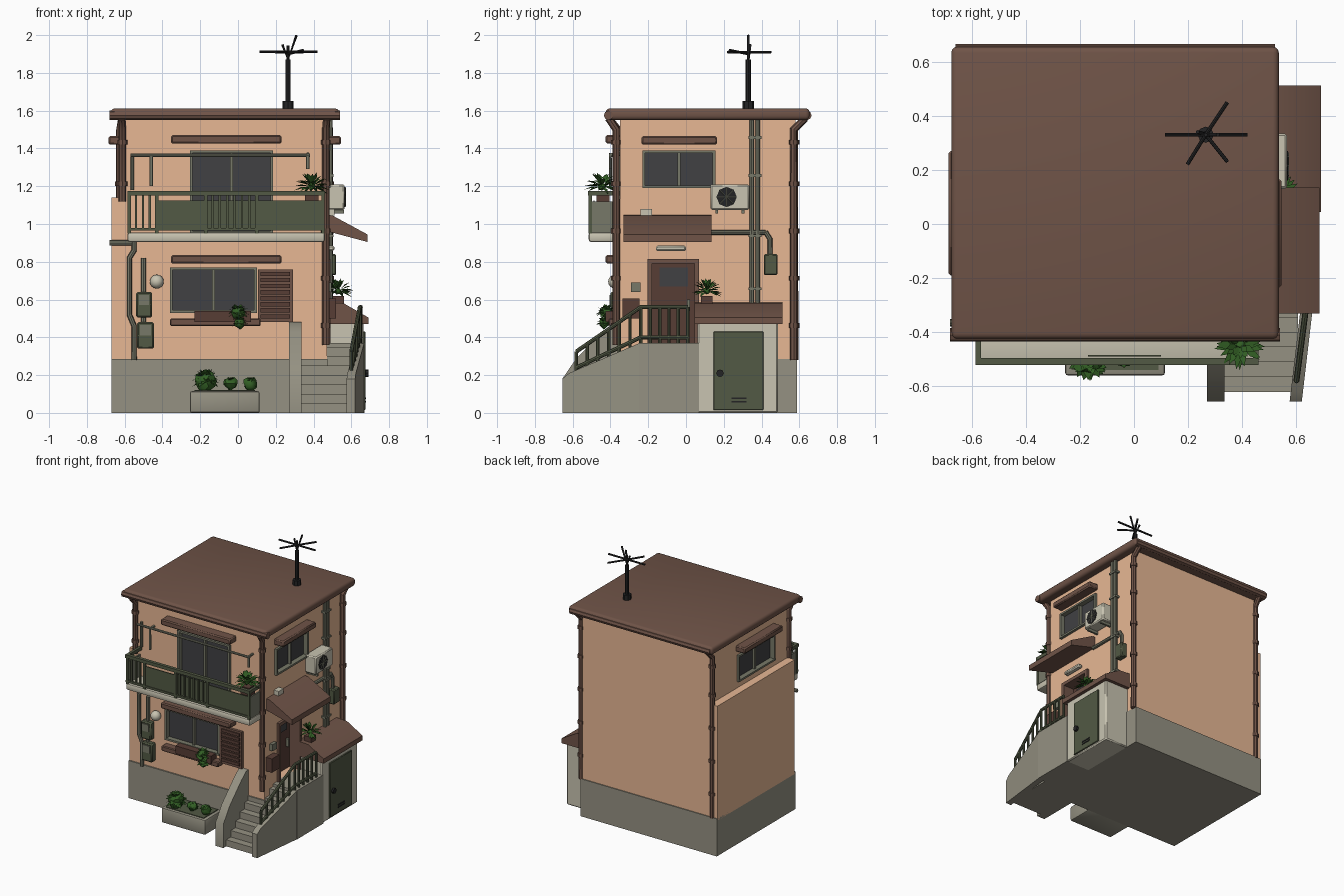
import bpy, bmesh, math, random
from mathutils import Vector, Matrix

if "Cube" in bpy.data.objects:
    bpy.data.objects.remove(bpy.data.objects["Cube"])
random.seed(4)

def mat(name, r, g, b):
    m = bpy.data.materials.new(name)
    m.diffuse_color = (r, g, b, 1)
    m.use_nodes = True
    m.node_tree.nodes["Principled BSDF"].inputs["Base Color"].default_value = m.diffuse_color
    return m
PEACH = mat("peach plaster", .84, .50, .31)
BROWN = mat("roof brown", .16, .088, .064)
DARK = mat("dark wood", .095, .047, .036)
CONC = mat("concrete", .30, .285, .225)
CREAM = mat("pale cream", .58, .55, .44)
OLIVE = mat("olive paint", .085, .10, .058)
GLASS = mat("dark glass", .052, .052, .057)
GREEN = mat("leaf green", .032, .115, .018)
BLACK = mat("black metal", .017, .017, .018)
GREY = mat("pipe grey", .185, .19, .14)

def finish(name, bm, m):
    me = bpy.data.meshes.new(name)
    bm.to_mesh(me)
    bm.free()
    ob = bpy.data.objects.new(name, me)
    bpy.context.collection.objects.link(ob)
    me.materials.append(m)
    return ob

def boxes(name, lst, m, bevel=0, seg=1):
    bm = bmesh.new()
    for x0, x1, y0, y1, z0, z1 in lst:
        M = Matrix.Translation(((x0+x1)/2, (y0+y1)/2, (z0+z1)/2)) @ Matrix.Diagonal((abs(x1-x0), abs(y1-y0), abs(z1-z0), 1))
        bmesh.ops.create_cube(bm, size=1, matrix=M)
    if bevel:
        bmesh.ops.bevel(bm, geom=bm.edges[:], offset=bevel, segments=seg, affect='EDGES', profile=.5)
    return finish(name, bm, m)

# wall-mounted box: u along the wall, d outwards from the wall face
def on_wall(face, u0, u1, z0, z1, d0, d1):
    if face == 'front':
        return (u0, u1, -.35-d1, -.35-d0, z0, z1)
    if face == 'right':
        return (.47+d0, .47+d1, u0, u1, z0, z1)
    return (-.61-d1, -.61-d0, u0, u1, z0, z1)

def wall(name, face, lst, m, bevel=0):
    return boxes(name, [on_wall(face, *b) for b in lst], m, bevel)

def prism(name, pts, axis, a, b, m):
    bm = bmesh.new()
    put = (lambda p, t: (t, p[0], p[1])) if axis == 'x' else (lambda p, t: (p[0], t, p[1]))
    A, B = ([bm.verts.new(put(p, t)) for p in pts] for t in (a, b))
    bm.faces.new(A)
    bm.faces.new(B[::-1])
    for i in range(len(pts)):
        j = (i+1) % len(pts)
        bm.faces.new((A[i], B[i], B[j], A[j]))
    bmesh.ops.recalc_face_normals(bm, faces=bm.faces[:])
    return finish(name, bm, m)

def tubes(name, paths, r, m):
    cu = bpy.data.curves.new(name, 'CURVE')
    cu.dimensions = '3D'
    cu.bevel_depth, cu.bevel_resolution, cu.use_fill_caps = r, 2, True
    for path in paths:
        s = cu.splines.new('POLY')
        s.points.add(len(path)-1)
        for p, co in zip(s.points, path):
            p.co = (*co, 1)
    tmp = bpy.data.objects.new(name, cu)
    me = bpy.data.meshes.new_from_object(tmp)
    bpy.data.objects.remove(tmp)
    bpy.data.curves.remove(cu)
    ob = bpy.data.objects.new(name, me)
    bpy.context.collection.objects.link(ob)
    me.materials.clear()
    me.materials.append(m)
    return ob

def plant(name, c, r, n, width, core, low=-.3):
    bm, c = bmesh.new(), Vector(c)
    if core:
        bmesh.ops.create_icosphere(bm, subdivisions=2, radius=core, matrix=Matrix.Translation(c))
        for v in bm.verts:
            v.co = c + (v.co-c)*random.uniform(.8, 1.2)
    for i in range(n):
        a, e = i*2.4, random.uniform(low, 1.2)
        d = Vector((math.cos(a)*math.cos(e), math.sin(a)*math.cos(e), math.sin(e)))
        s = Vector((-math.sin(a), math.cos(a), 0))*width
        mid, tip = c+d*r*.6, c+d*r-Vector((0, 0, r*.15))
        vs = [bm.verts.new(p) for p in (c+d*core*.8, mid+s, tip, mid-s)]
        bm.faces.new(vs)
    return finish(name, bm, GREEN)

# main body with door and window recesses
body = boxes("house_walls", [(-.61, .47, -.35, .58, .27, 1.56)], PEACH)
cutter = boxes("recess_cutter", [on_wall(*a, -.09 if i == 0 else -.03, .05) for i, a in enumerate([
    ('right', -.185, .05, .37, .80), ('right', -.22, .145, 1.20, 1.38), ('left', -.17, .25, 1.20, 1.38),
    ('front', -.245, .175, .96, 1.38), ('front', -.35, .09, .54, .76)])], PEACH)
mod = body.modifiers.new("recesses", 'BOOLEAN')
mod.object, mod.operation, mod.solver = cutter, 'DIFFERENCE', 'EXACT'
bpy.context.view_layer.objects.active = body
bpy.ops.object.modifier_apply(modifier=mod.name)
bpy.data.objects.remove(cutter)
boxes("left_wall_thickening", [(-.67, -.605, -.35, .58, .27, 1.14)], PEACH)
boxes("foundation", [(-.67, .475, -.36, .587, 0, .285)], CONC)

# roof slab, gutters and corner downpipes
boxes("roof", [(-.675, .535, -.425, .655, 1.55, 1.612)], BROWN, .022, 3)
tubes("gutters", [[(-.68, -.41, 1.575), (.54, -.41, 1.575)], [(-.66, .64, 1.575), (.52, .64, 1.575)]], .025, BROWN)
pipes = [[(.47, -.41, 1.56), (.465, -.37, 1.5), (.465, -.37, .36)],
         [(.48, .63, 1.56), (.482, .57, 1.5), (.482, .57, .28)],
         [(-.615, .63, 1.56), (-.625, .575, 1.5), (-.625, .575, .28)],
         [(-.615, -.41, 1.56), (-.612, -.36, 1.5), (-.612, -.36, 1.12)]]
tubes("downpipes", pipes, .02, BROWN)
tubes("downpipe_collars", [[(p[1][0], p[1][1], z), (p[1][0], p[1][1], z+.025)]
      for p in pipes for z in (.45, .7, .95, 1.2, 1.42) if z > p[2][2]], .026, BROWN)

# windows with frames and hoods
def window(name, face, u0, u1, z0, z1, hood0, hood1, hz):
    t, mid = .014, (u0+u1)/2
    wall(name+"_glass", face, [(u0, u1, z0, z1, -.035, -.018)], GLASS)
    wall(name+"_frame", face, [(u0, u0+t, z0, z1, -.03, .018), (u1-t, u1, z0, z1, -.03, .018),
         (u0, u1, z0, z0+t, -.03, .02), (u0, u1, z1-t, z1, -.03, .018),
         (mid-.008, mid+.008, z0, z1, -.02, .002)], GREY)
    wall(name+"_hood", face, [(hood0, hood1, hz, hz+.045, -.01, .075)], BROWN, .008)
window("balcony_window", 'front', -.255, .185, .95, 1.39, -.355, .23, 1.425)
window("lower_window", 'front', -.36, .10, .53, .77, -.355, .23, .79)
window("right_window", 'right', -.23, .155, 1.19, 1.39, -.235, .165, 1.42)
window("left_window", 'left', -.18, .26, 1.19, 1.39, -.19, .27, 1.42)

# lower window sill, flower box, shutter
wall("window_sill", 'front', [(-.36, .12, .46, .50, 0, .06)], BROWN, .006)
wall("flower_box", 'front', [(-.23, .07, .48, .54, .01, .075)], DARK)
wall("shutter", 'front', [(.105, .29, .48, .76, 0, .02)], BROWN)
wall("shutter_slats", 'front', [(.12, .275, .50+i*.032, .522+i*.032, .02, .028) for i in range(8)], DARK)
plant("window_plant", (0, -.42, .53), .06, 40, .016, .035)
plant("trailing_plant", (.01, -.435, .475), .045, 30, .014, .028)

# balcony
boxes("balcony_slab", [(-.585, .46, -.515, -.345, .905, .955)], CREAM, .012, 2)
boxes("balcony_rails", [(-.585, .46, -.52, -.495, 1.15, 1.175), (-.585, .46, -.515, -.5, .965, .98),
      (-.585, -.565, -.52, -.35, 1.15, 1.175), (.44, .46, -.52, -.35, 1.15, 1.175)] +
      [(x-.009, x+.009, -.515, -.497, .95, 1.16) for x in (-.575, -.43, -.17, .10, .45)], OLIVE)
boxes("balcony_balusters", [(x-.006, x+.006, -.512, -.5, .97, 1.155) for x in
      [-.54, -.503, -.467] + [-.135+i*.039 for i in range(6)]], OLIVE)
boxes("balcony_panels", [(-.43, -.17, -.51, -.502, .975, 1.125), (.10, .45, -.51, -.502, .975, 1.125),
      (-.17, .10, -.49, -.484, .975, 1.125)], OLIVE)
boxes("balcony_side_panels", [(x, x+.012, -.5, -.36, .955, 1.12) for x in (-.58, .443)], GREY)
boxes("balcony_pot", [(.355, .425, -.475, -.405, 1.09, 1.17)], DARK)
plant("balcony_plant", (.39, -.445, 1.20), .095, 42, .012, .02)
tubes("laundry_pole", [[(-.57, -.40, 1.365), (.38, -.40, 1.365)], [(-.56, -.36, 1.37), (-.56, -.36, 1.18)],
      [(-.46, -.35, 1.36), (-.46, -.40, 1.36), (-.46, -.40, 1.20)],
      [(.37, -.35, 1.37), (.37, -.40, 1.37), (.37, -.40, 1.29)]], .009, GREY)

# front meters, pipes and lamp
wall("front_meters", 'front', [(-.54, -.455, .505, .64, 0, .05), (-.535, -.445, .34, .48, 0, .05)], OLIVE, .008)
wall("meter_covers", 'front', [(-.525, -.47, .57, .625, .05, .056), (-.52, -.46, .41, .465, .05, .056)], GREY)
tubes("front_pipes", [[(-.68, -.365, .90), (-.55, -.365, .90)],
      [(-.55, -.37, .91), (-.55, -.37, .86), (-.575, -.37, .82), (-.575, -.37, .52), (-.55, -.37, .46), (-.55, -.37, .28)],
      [(-.50, -.365, .82), (-.50, -.365, .34)]], .014, GREY)
bm = bmesh.new()
bmesh.ops.create_uvsphere(bm, u_segments=12, v_segments=8, radius=.037, matrix=Matrix.Translation((-.43, -.375, .695)))
finish("wall_lamp", bm, CREAM)

# front planter
boxes("planter", [(-.255, .115, -.56, -.35, 0, .115)], CONC, .012, 2)
plant("planter_bush", (-.17, -.50, .17), .08, 60, .018, .055)
plant("planter_small_bush", (-.04, -.49, .155), .045, 30, .012, .035)
plant("planter_side_bush", (.065, -.48, .155), .045, 30, .012, .035)
boxes("planter_soil", [(-.23, .09, -.54, -.37, .11, .12)], OLIVE)

# stairs and landing
boxes("landing", [(.46, .67, -.25, .07, 0, .37)], CONC)
boxes("stairs", [(.32, .605, -.62+i*.055, -.24, 0, .05*(i+1)) for i in range(7)], CONC)
prism("stair_left_wall", [(-.655, 0), (-.655, .18), (-.58, .29), (-.44, .43), (-.38, .48), (-.345, .48), (-.345, 0)],
      'x', .27, .335, CONC)
side = prism("stair_right_wall", [(-.655, 0), (-.655, .18), (-.62, .21), (-.245, .37), (-.23, .37), (-.23, 0)], 'x', .575, .62, CONC)
for v in side.data.vertices:
    v.co.x += .05*(v.co.y+.655)/.425
# handrail
P = [Vector(p) for p in ((.60, -.58, .21), (.645, -.24, .37), (.65, .01, .37))]
up = Vector((0, 0, 1))
tubes("handrail", [[P[0]+up*.115, P[1]+up*.19, P[2]+up*.19], [P[0]+up*.03, P[1]+up*.03, P[2]+up*.03]], .011, OLIVE)
posts = [(P[0].lerp(P[1], i/6), .115+.075*i/6) for i in range(7)] + [(P[1].lerp(P[2], i/5), .19) for i in range(1, 6)]
tubes("handrail_posts", [[p, p+up*h] for p, h in posts], .009, OLIVE)

# entrance door, canopy, lamp
wall("door_frame", 'right', [(-.205, -.18, .37, .815, -.08, .02), (.045, .07, .37, .815, -.08, .02),
     (-.205, .07, .79, .815, -.08, .02)], BROWN)
wall("front_door", 'right', [(-.185, .05, .37, .80, -.095, -.07)], DARK)
wall("door_glass", 'right', [(-.14, .01, .67, .77, -.07, -.064)], GLASS)
wall("door_handle", 'right', [(.005, .02, .54, .60, -.07, -.05)], GREY)
prism("door_canopy", [(.46, 1.05), (.50, 1.045), (.685, .945), (.685, .905), (.46, .965)], 'y', -.33, .135, BROWN)
wall("door_lamp", 'right', [(-.16, 0, .857, .885, 0, .04)], CREAM, .008)
wall("mailbox", 'right', [(-.335, -.245, .50, .605, 0, .05)], DARK)
wall("doorbell", 'right', [(-.29, -.24, .64, .69, 0, .025)], GREY)
wall("wall_vent", 'right', [(-.24, -.18, 1.045, 1.08, 0, .04)], CREAM)

# shed
boxes("shed", [(.46, .665, .06, .487, 0, .48)], CREAM, .008)
prism("shed_roof", [(.46, .585), (.56, .58), (.69, .505), (.69, .47), (.46, .47)], 'y', .045, .512, BROWN)
boxes("shed_door", [(.66, .674, .145, .41, .015, .43)], OLIVE, .003)
boxes("shed_vent", [(.674, .678, .24, .32, .055+i*.018, .064+i*.018) for i in range(2)], BLACK)
tubes("shed_handle", [[(.67, .18, .21), (.69, .18, .21)]], .02, BLACK)
boxes("shed_pot", [(.50, .56, .08, .14, .57, .62)], DARK)
plant("shed_plant", (.53, .11, .645), .085, 36, .011, .018)

# air conditioner and side pipes
wall("air_conditioner", 'right', [(.13, .335, 1.075, 1.21, 0, .095)], CREAM, .008)
tubes("fan_opening", [[(.56, .215, 1.143), (.569, .215, 1.143)]], .054, BLACK)
tubes("fan_grille", [[(.57, .215+.05*math.cos(a), 1.143+.05*math.sin(a)), (.57, .215-.05*math.cos(a), 1.143-.05*math.sin(a))]
      for a in [i*math.pi/4 for i in range(4)]], .003, GREY)
wall("air_conditioner_brackets", 'right', [(u, u+.015, 1.055, 1.075, 0, .09) for u in (.155, .295)], GREY)
tubes("side_pipes", [[(.488, y, .56), (.488, y, 1.55)] for y in (.348, .38)] +
      [[(.485, .13, .955), (.485, .42, .955)], [(.485, .42, .96), (.485, .445, .92), (.485, .445, .80)]], .013, GREY)
wall("pipe_clips", 'right', [(.33, .40, z, z+.015, 0, .035) for z in (.65, .93, 1.25, 1.45)], GREY)
wall("side_meter", 'right', [(.412, .485, .73, .84, 0, .05)], OLIVE, .006)

# roof antenna
A = Vector((.265, .33, 1.6))
tubes("antenna_base", [[A, A+up*.05]], .03, BLACK)
tubes("antenna_mast", [[A, A+up*.27]], .014, BLACK)
tubes("antenna_arms", [[A+up*.2, A+up*.345], [(.115, .33, 1.912), (.42, .33, 1.912)],
      [(.197, .22, 1.91), (.265, .33, 1.91), (.345, .45, 1.91)], [(.265, .33, 1.9), (.345, .23, 1.92)],
      [(.235, .34, 1.95), (.265, .33, 1.87), (.31, .33, 2.0)]], .007, BLACK)

# smooth shading on round parts, crisp edges kept
bpy.ops.object.select_all(action='SELECT')
bpy.ops.object.shade_smooth_by_angle(angle=math.radians(40))
